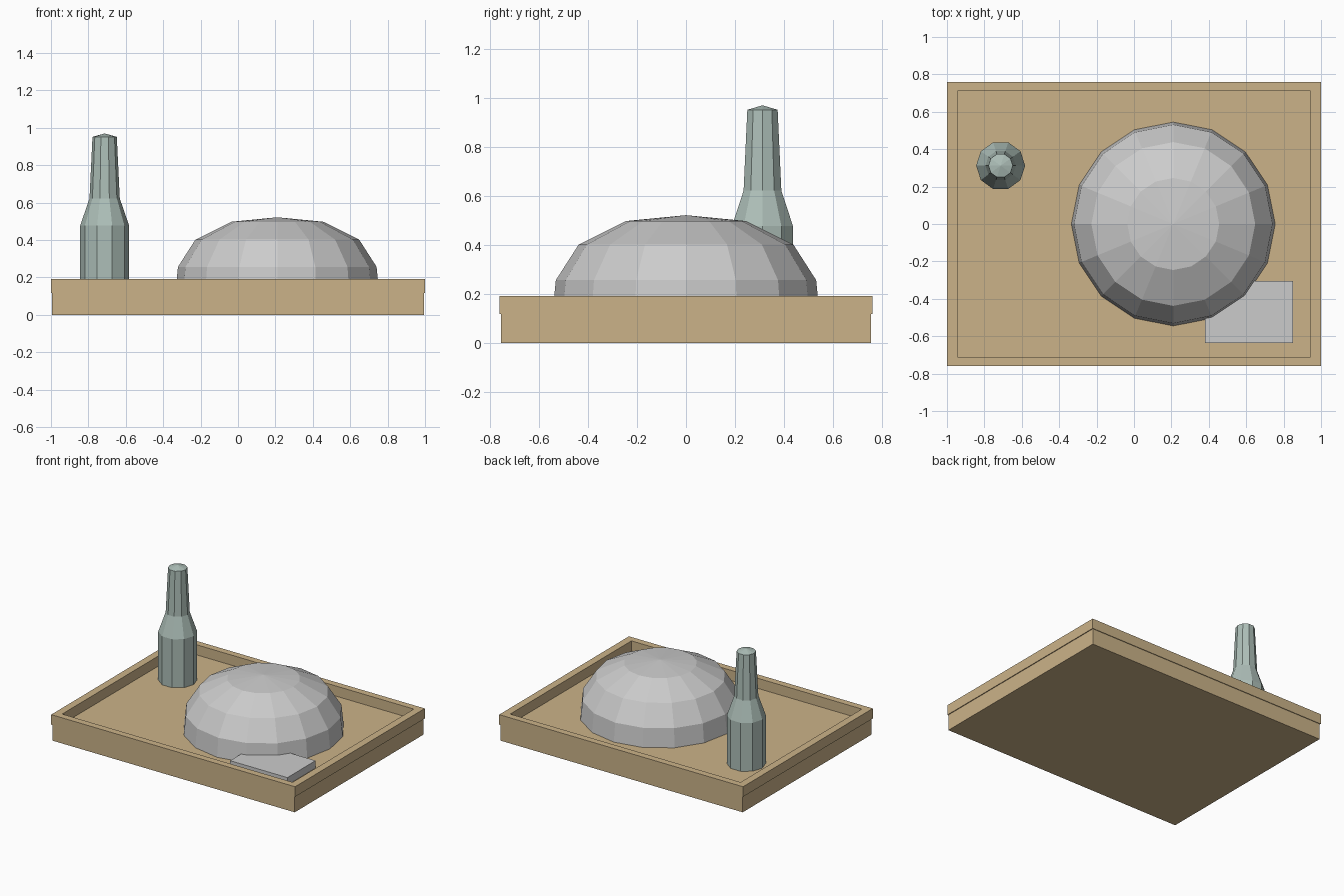
import bpy, bmesh
from math import cos, sin, tau

if "Cube" in bpy.data.objects:
    bpy.data.objects.remove(bpy.data.objects["Cube"])


def material(name, rgb):
    m = bpy.data.materials.new(name)
    m.diffuse_color = (*rgb, 1)
    m.use_nodes = True
    m.node_tree.nodes["Principled BSDF"].inputs["Base Color"].default_value = m.diffuse_color
    return m


WOOD = material("wood", (0.60, 0.45, 0.25))
GLASS = material("green_glass", (0.42, 0.52, 0.48))
FLOOR, RIM_TOP = 0.118, 0.193


def finish(name, bm, mat=None):
    bmesh.ops.recalc_face_normals(bm, faces=bm.faces)
    mesh = bpy.data.meshes.new(name)
    bm.to_mesh(mesh)
    bm.free()
    ob = bpy.data.objects.new(name, mesh)
    bpy.context.collection.objects.link(ob)
    if mat:
        mesh.materials.append(mat)
    return ob


def box(name, x0, x1, y0, y1, z0, z1, mat=None):
    bm = bmesh.new()
    bmesh.ops.create_cube(bm, size=1)
    for v in bm.verts:
        v.co = (x1 if v.co.x > 0 else x0,
                y1 if v.co.y > 0 else y0,
                z1 if v.co.z > 0 else z0)
    return finish(name, bm, mat)


def frame(name, outer, inner, z0, z1, mat):
    """Rectangular ring with continuous corners."""
    bm = bmesh.new()
    corners = [(-1, -1), (1, -1), (1, 1), (-1, 1)]
    loops = [[bm.verts.new((sx * h[0], sy * h[1], z)) for sx, sy in corners]
             for h, z in ((outer, z0), (outer, z1), (inner, z1), (inner, z0))]
    for a, b in zip(loops, loops[1:] + loops[:1]):
        for i in range(4):
            j = (i + 1) % 4
            bm.faces.new((a[i], a[j], b[j], b[i]))
    return finish(name, bm, mat)


def lathe(name, centre, profile, tip, sides, mat=None):
    """Faceted turned solid: (radius, z) rings, flat bottom and pointed top."""
    bm = bmesh.new()
    cx, cy = centre
    rings = [[bm.verts.new((cx + r * cos(tau * i / sides),
                            cy + r * sin(tau * i / sides), z))
              for i in range(sides)] for r, z in profile]
    apex = bm.verts.new((cx, cy, tip))
    bm.faces.new(rings[0])
    for i in range(sides):
        j = (i + 1) % sides
        for a, b in zip(rings, rings[1:]):
            bm.faces.new((a[i], a[j], b[j], b[i]))
        bm.faces.new((rings[-1][i], rings[-1][j], apex))
    return finish(name, bm, mat)


# Tray: base board with a slightly overhanging raised rim
box("tray_base", -0.994, 0.994, -0.755, 0.755, 0, FLOOR, WOOD)
frame("tray_rim", (1.0, 0.76), (0.945, 0.71), FLOOR, RIM_TOP, WOOD)

# Sixteen-sided dome
lathe("dome", (0.21, 0),
      [(0.545, FLOOR), (0.531, 0.257), (0.438, 0.402), (0.246, 0.498)],
      0.522, 16)

# Flat card tucked against the dome
box("card", 0.38, 0.85, -0.635, -0.305, FLOOR, 0.173)

# Ten-sided bottle
lathe("bottle", (-0.713, 0.312),
      [(0.131, FLOOR), (0.131, 0.477), (0.081, 0.622), (0.065, 0.952)],
      0.97, 10, GLASS)
